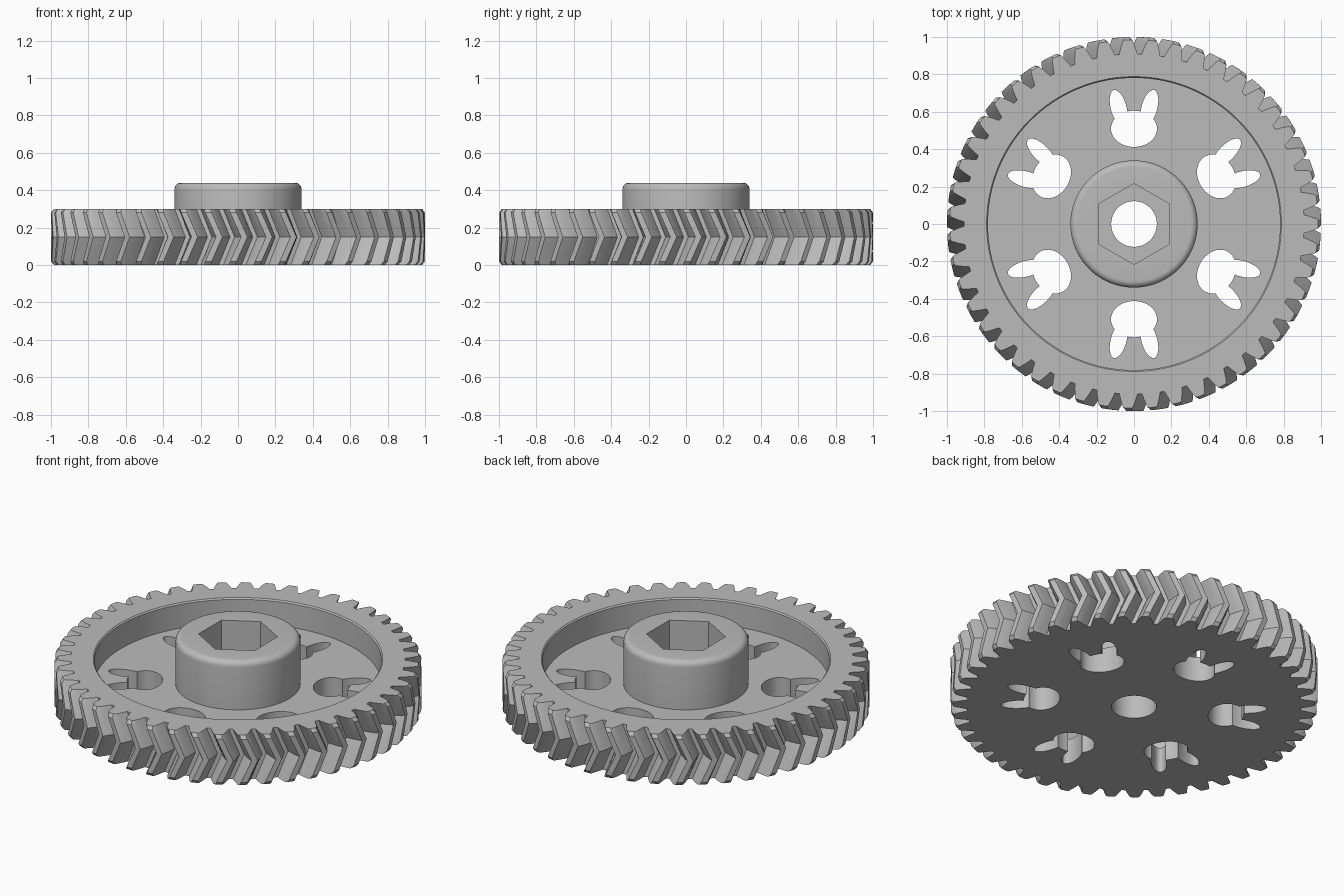
import bpy, bmesh, math
from math import pi, cos, sin, radians

if "Cube" in bpy.data.objects:
    bpy.data.objects.remove(bpy.data.objects["Cube"])

grey = bpy.data.materials.new("light grey")
grey.diffuse_color = (0.5, 0.5, 0.5, 1)
grey.use_nodes = True
grey.node_tree.nodes["Principled BSDF"].inputs["Base Color"].default_value = grey.diffuse_color

TEETH = 47
PITCH = 2 * pi / TEETH
TWIST = PITCH / 2          # herringbone twist from either face to mid height
HEIGHT = 0.30


def make_object(name, bm):
    bmesh.ops.recalc_face_normals(bm, faces=bm.faces)
    mesh = bpy.data.meshes.new(name)
    bm.to_mesh(mesh)
    bm.free()
    mesh.materials.append(grey)
    ob = bpy.data.objects.new(name, mesh)
    bpy.context.collection.objects.link(ob)
    return ob


def loft_closed(name, rings):
    """Join rings of (x, y, z) points, the last one back to the first."""
    bm = bmesh.new()
    loops = [[bm.verts.new(p) for p in ring] for ring in rings]
    n = len(loops[0])
    for k, a in enumerate(loops):
        b = loops[(k + 1) % len(loops)]
        for i in range(n):
            j = (i + 1) % n
            bm.faces.new((a[i], a[j], b[j], b[i]))
    return make_object(name, bm)


def smooth(ob):
    bpy.ops.object.select_all(action='DESELECT')
    ob.select_set(True)
    bpy.context.view_layer.objects.active = ob
    bpy.ops.object.shade_smooth_by_angle(angle=radians(28))


# Tooth outline: radius and half width as a fraction of the pitch
flank = [(0.910, 0.40), (0.932, 0.345), (0.958, 0.27), (0.982, 0.195), (1.0, 0.125)]
tooth = [(r, -w) for r, w in flank] + [(r, w) for r, w in reversed(flank)]
outline = [(r, (t + w) * PITCH) for t in range(TEETH) for r, w in tooth]


def tooth_ring(z, limit=1.0):
    turn = TWIST * (1 - abs(z - HEIGHT / 2) / (HEIGHT / 2))
    return [(min(r, limit) * cos(a + turn), min(r, limit) * sin(a + turn), z)
            for r, a in outline]


def round_ring(r, z):
    return [(r * cos(a), r * sin(a), z) for _, a in outline]


# Gear wheel: herringbone teeth, rim, recessed web and bore
gear = loft_closed("gear_wheel", [
    tooth_ring(0, 0.985), tooth_ring(0.02), tooth_ring(0.15), tooth_ring(0.28),
    tooth_ring(HEIGHT, 0.985),
    round_ring(0.788, HEIGHT), round_ring(0.781, HEIGHT - 0.008),
    round_ring(0.781, 0.15), round_ring(0.122, 0.15), round_ring(0.122, 0)])


# Six eared cut-outs through the web
def ellipse_cutter(name, shapes):
    bm = bmesh.new()
    for k in range(6):
        turn = k * pi / 3
        for cx, cy, rx, ry, tilt in shapes:
            pts = []
            for i in range(40):
                a = 2 * pi * i / 40
                u, v = rx * cos(a), ry * sin(a)
                x = cx + u * cos(tilt) - v * sin(tilt)
                y = cy + u * sin(tilt) + v * cos(tilt)
                pts.append((x * cos(turn) - y * sin(turn), x * sin(turn) + y * cos(turn)))
            low = [bm.verts.new((x, y, -0.1)) for x, y in pts]
            high = [bm.verts.new((x, y, 0.25)) for x, y in pts]
            bm.faces.new(low[::-1])
            bm.faces.new(high)
            for i in range(40):
                j = (i + 1) % 40
                bm.faces.new((low[i], low[j], high[j], high[i]))
    return make_object(name, bm)


tilt = radians(15)
cutters = [
    ellipse_cutter("round_hole_cutter", [(0, 0.509, 0.123, 0.097, 0)]),
    ellipse_cutter("ear_hole_cutter", [(-0.082, 0.621, 0.042, 0.098, tilt),
                                       (0.082, 0.621, 0.042, 0.098, -tilt)])]
bpy.context.view_layer.objects.active = gear
for c in cutters:
    c.hide_render = True
    mod = gear.modifiers.new("cut", 'BOOLEAN')
    mod.operation = 'DIFFERENCE'
    mod.solver = 'EXACT'
    mod.object = c
    bpy.ops.object.modifier_apply(modifier=mod.name)
for c in cutters:
    bpy.data.objects.remove(c)
smooth(gear)


# Hub with rounded top edge and hexagonal pocket above the bore
SEG = 96


def hub_ring(r, z):
    return [(r * cos(2 * pi * i / SEG), r * sin(2 * pi * i / SEG), z) for i in range(SEG)]


def hex_ring(apothem, z):
    ring = []
    for i in range(SEG):
        a = 2 * pi * i / SEG
        off = (a + pi / 6) % (pi / 3) - pi / 6
        r = apothem / cos(off)
        ring.append((r * cos(a), r * sin(a), z))
    return ring


fillet = [hub_ring(0.305 + 0.035 * cos(i * pi / 12), 0.405 + 0.035 * sin(i * pi / 12))
          for i in range(7)]
hub = loft_closed("hub", [hub_ring(0.34, 0.15)] + fillet + [
    hex_ring(0.187, 0.44), hex_ring(0.187, 0.21),
    hub_ring(0.122, 0.21), hub_ring(0.122, 0.15)])
smooth(hub)
